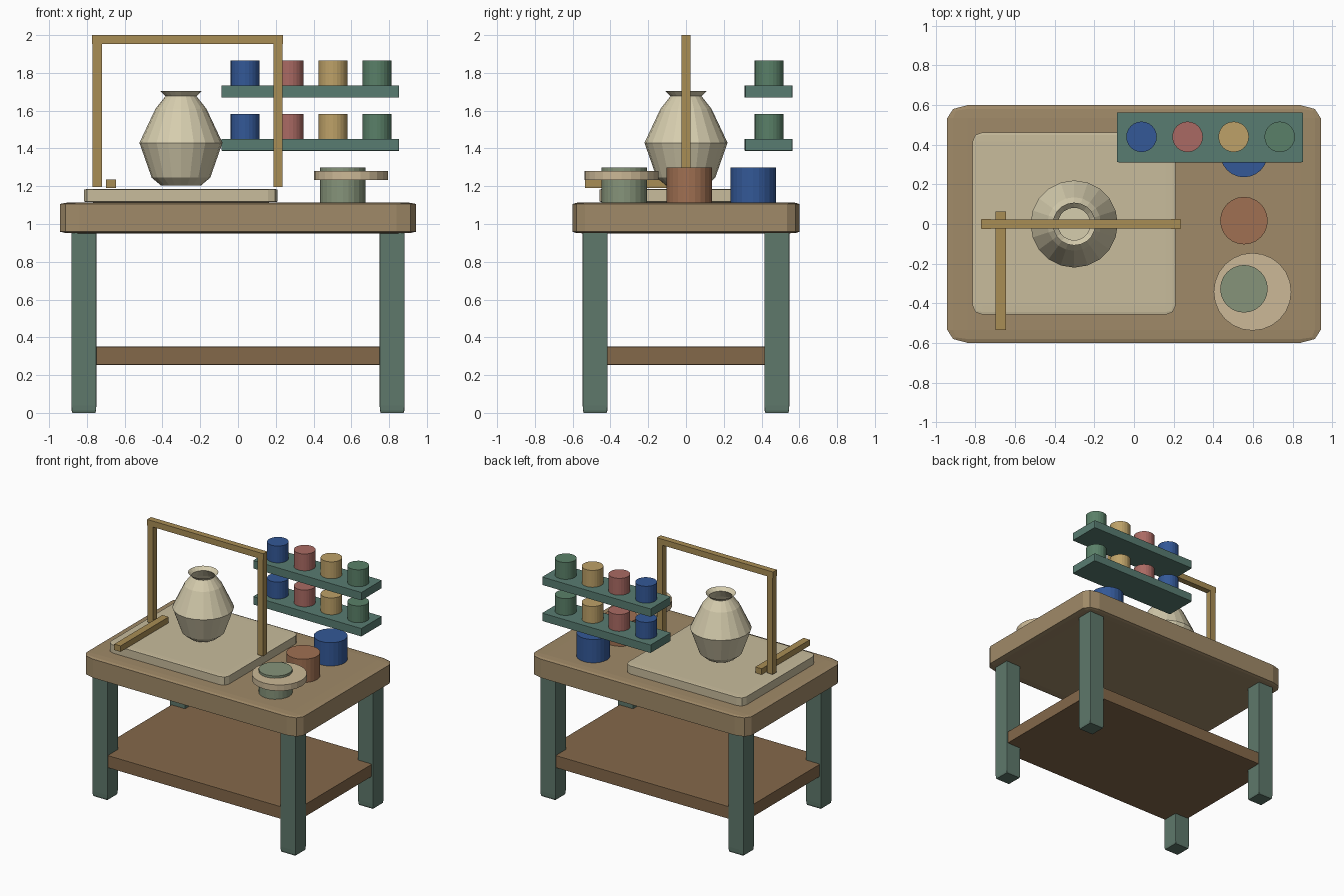
import bpy, bmesh
from math import sin, cos, pi

if "Cube" in bpy.data.objects:
    bpy.data.objects.remove(bpy.data.objects["Cube"])


def material(name, hexcol):
    # sRGB hex to linear viewport colour
    ch = [int(hexcol[i:i + 2], 16) / 255 for i in (0, 2, 4)]
    m = bpy.data.materials.new(name)
    m.diffuse_color = [((c + 0.055) / 1.055) ** 2.4 for c in ch] + [1]
    m.use_nodes = True
    m.node_tree.nodes["Principled BSDF"].inputs["Base Color"].default_value = m.diffuse_color
    return m


WOOD = material("table_wood", "A08A68")
STONE = material("pale_slab", "C8BC9C")
LEG = material("green_paint", "5E786B")
BROWN = material("shelf_wood", "84684A")
BRASS = material("brass_wood", "A98D55")
CLAY = material("pale_clay", "D6CDAE")
SAGE = material("sage", "86947A")
TERRA = material("terracotta", "A07052")
BLUE = material("blue", "335897")
ROSE = material("rose", "AA6A63")
GOLD = material("gold", "BDA168")
GREEN = material("jar_green", "5A8068")
DISC = material("disc_cream", "CCB997")
RACK = material("rack_green", "587C71")


def finish(bm, name, mat):
    me = bpy.data.meshes.new(name)
    bm.to_mesh(me)
    bm.free()
    me.materials.append(mat)
    ob = bpy.data.objects.new(name, me)
    bpy.context.collection.objects.link(ob)
    return ob


def box(name, x, y, z, mat, bevel=0.0):
    # x, y, z are (min, max); bevel is made on the unit cube, so it stretches with the box
    bm = bmesh.new()
    bmesh.ops.create_cube(bm, size=1)
    if bevel:
        bmesh.ops.bevel(bm, geom=bm.edges[:], offset=bevel, segments=2,
                        profile=0.5, affect='EDGES')
    bmesh.ops.scale(bm, vec=[b - a for a, b in (x, y, z)], verts=bm.verts)
    bmesh.ops.translate(bm, vec=[(a + b) / 2 for a, b in (x, y, z)], verts=bm.verts)
    return finish(bm, name, mat)


def cylinder(name, x, y, z, r, mat, sides=24):
    bm = bmesh.new()
    bmesh.ops.create_cone(bm, cap_ends=True, segments=sides, radius1=r, radius2=r,
                          depth=z[1] - z[0])
    bmesh.ops.translate(bm, vec=(x, y, (z[0] + z[1]) / 2), verts=bm.verts)
    return finish(bm, name, mat)


def lathe(name, x, y, profile, mat, sides=20):
    # open-topped turned surface with a flat floor
    bm = bmesh.new()
    rings = [[bm.verts.new((x + r * cos(2 * pi * i / sides), y + r * sin(2 * pi * i / sides), z))
              for i in range(sides)] for r, z in profile]
    for a, b in zip(rings, rings[1:]):
        for i in range(sides):
            j = (i + 1) % sides
            bm.faces.new((a[i], a[j], b[j], b[i]))
    bm.faces.new(rings[0][::-1])
    return finish(bm, name, mat)


# Table
box("table_top", (-0.943, 0.943), (-0.6, 0.6), (0.95, 1.115), WOOD, 0.055)
for sx, nx in ((-1, "left"), (1, "right")):
    for sy, ny in ((-1, "front"), (1, "back")):
        box(f"{ny}_{nx}_leg", sorted((sx * 0.75, sx * 0.882)), sorted((sy * 0.415, sy * 0.547)),
            (0, 1.0), LEG, 0.04)
box("lower_shelf", (-0.87, 0.87), (-0.54, 0.54), (0.253, 0.352), BROWN, 0.02)

# Work slab, wooden frame and loose stick
box("work_slab", (-0.815, 0.21), (-0.458, 0.463), (1.115, 1.186), STONE, 0.05)
for name, cx in (("left_frame_post", -0.745), ("right_frame_post", 0.211)):
    box(name, (cx - 0.024, cx + 0.024), (-0.024, 0.024), (1.195, 2.0), BRASS)
box("frame_beam", (-0.772, 0.237), (-0.0235, 0.0235), (1.953, 2.0), BRASS)
box("stick_tool", (-0.7, -0.645), (-0.535, 0.062), (1.19, 1.236), BRASS)

# Vase
lathe("vase", -0.302, 0, [(0.105, 1.203), (0.155, 1.245), (0.22, 1.43), (0.135, 1.61),
                          (0.082, 1.677), (0.108, 1.703)], CLAY)

# Pots standing on the table
for name, cy, mat in (("sage_pot", -0.327, SAGE), ("terracotta_pot", 0.017, TERRA),
                      ("blue_pot", 0.356, BLUE)):
    cylinder(name, 0.555, cy, (1.115, 1.298), 0.12, mat)
cylinder("pot_collar", 0.598, -0.342, (1.233, 1.28), 0.196, DISC)

# Jar rack: two floating shelves with four jars each
for level, z in (("lower", 1.387), ("upper", 1.67)):
    box(f"{level}_rack_shelf", (-0.087, 0.853), (0.311, 0.564), (z, z + 0.064), RACK, 0.015)
    for i, mat in enumerate((BLUE, ROSE, GOLD, GREEN)):
        cylinder(f"{level}_jar_{i + 1}", 0.038 + i * 0.2325, 0.44, (z + 0.06, z + 0.196), 0.077, mat)
